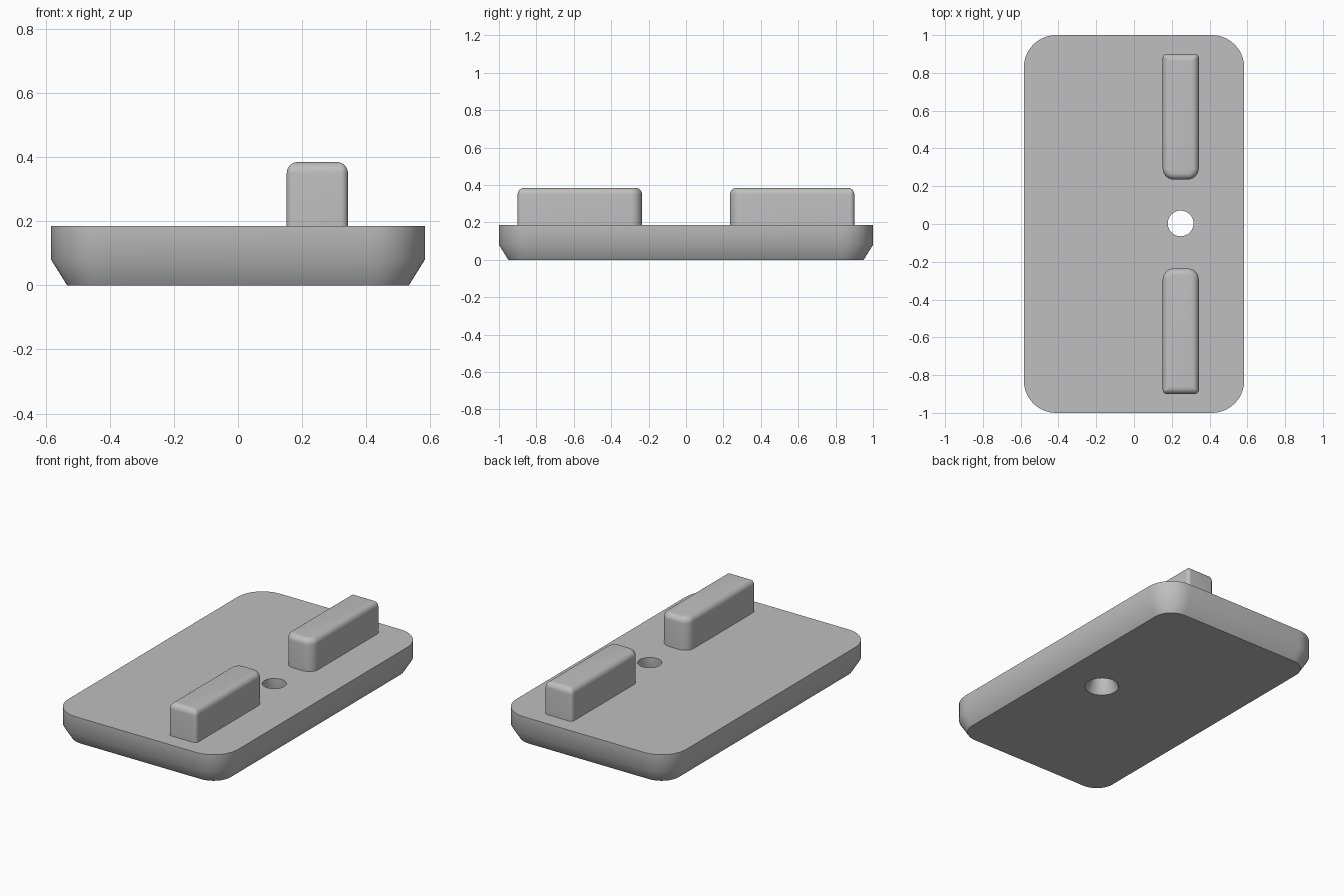
import bpy, bmesh, math

if "Cube" in bpy.data.objects:
    bpy.data.objects.remove(bpy.data.objects["Cube"])

GREY = bpy.data.materials.new("plain_grey")
GREY.diffuse_color = (0.52, 0.52, 0.52, 1)
GREY.use_nodes = True
GREY.node_tree.nodes["Principled BSDF"].inputs["Base Color"].default_value = GREY.diffuse_color


def outline(x0, x1, y0, y1, r_low, r_high, seg=10):
    """Rounded rectangle with separate corner radii at the low-y and high-y ends."""
    pts = []
    for cx, cy, sx, sy, r, start in ((x1, y1, -1, -1, r_high, 0), (x0, y1, 1, -1, r_high, 90),
                                     (x0, y0, 1, 1, r_low, 180), (x1, y0, -1, 1, r_low, 270)):
        for i in range(seg + 1):
            a = math.radians(start + 90 * i / seg)
            pts.append((cx + sx * r + r * math.cos(a), cy + sy * r + r * math.sin(a)))
    return pts


def loft(name, rings):
    """Closed solid through a stack of (outline, z) rings."""
    bm = bmesh.new()
    loops = [[bm.verts.new((x, y, z)) for x, y in pts] for pts, z in rings]
    n = len(loops[0])
    for a, b in zip(loops, loops[1:]):
        for i in range(n):
            j = (i + 1) % n
            bm.faces.new((a[i], a[j], b[j], b[i]))
    bm.faces.new(loops[0][::-1])
    bm.faces.new(loops[-1])
    bmesh.ops.recalc_face_normals(bm, faces=bm.faces)
    mesh = bpy.data.meshes.new(name)
    bm.to_mesh(mesh)
    bm.free()
    mesh.materials.append(GREY)
    ob = bpy.data.objects.new(name, mesh)
    bpy.context.collection.objects.link(ob)
    return ob


def activate(ob):
    bpy.ops.object.select_all(action='DESELECT')
    ob.select_set(True)
    bpy.context.view_layer.objects.active = ob


def circle(r, cx, cy, n=48):
    return [(cx + r * math.cos(math.tau * i / n), cy + r * math.sin(math.tau * i / n))
            for i in range(n)]


# Base plate with a chamfered underside
W, L, T = 0.583, 1.0, 0.185
plate = loft("base_plate", [
    (outline(-W + d, W - d, -L + d, L - d, 0.17 - d, 0.17 - d), z)
    for d, z in ((0.05, 0), (0.0, 0.08), (0.0, T))])

# Screw hole, countersunk from below
cutter = loft("screw_hole_cutter", [(circle(r, 0.247, 0.003), z) for r, z in
                                    ((0.103, -0.01), (0.068, 0.06), (0.068, T + 0.05))])
cutter.hide_render = True
mod = plate.modifiers.new("screw_hole", 'BOOLEAN')
mod.operation, mod.solver, mod.object = 'DIFFERENCE', 'EXACT', cutter
activate(plate)
bpy.ops.object.modifier_apply(modifier=mod.name)
bpy.data.objects.remove(cutter)


# Two raised rails, rounder at the ends facing the hole
def rail(name, side):
    fillet, top = 0.035, 0.385
    steps = [(0, T - 0.005)] + [
        (fillet * (1 - math.cos(a)), top - fillet + fillet * math.sin(a))
        for a in (math.radians(15 * k) for k in range(7))]
    rings = []
    for d, z in steps:
        inner, outer = max(0.06 - d, 0.002), max(0.022 - d, 0.002)
        y0, y1 = (0.235, 0.9) if side > 0 else (-0.9, -0.235)
        radii = (inner, outer) if side > 0 else (outer, inner)
        rings.append((outline(0.152 + d, 0.343 - d, y0 + d, y1 - d, *radii), z))
    return loft(name, rings)


parts = [plate, rail("back_rail", 1), rail("front_rail", -1)]
for ob in parts:
    activate(ob)
    bpy.ops.object.shade_smooth_by_angle(angle=math.radians(35))
